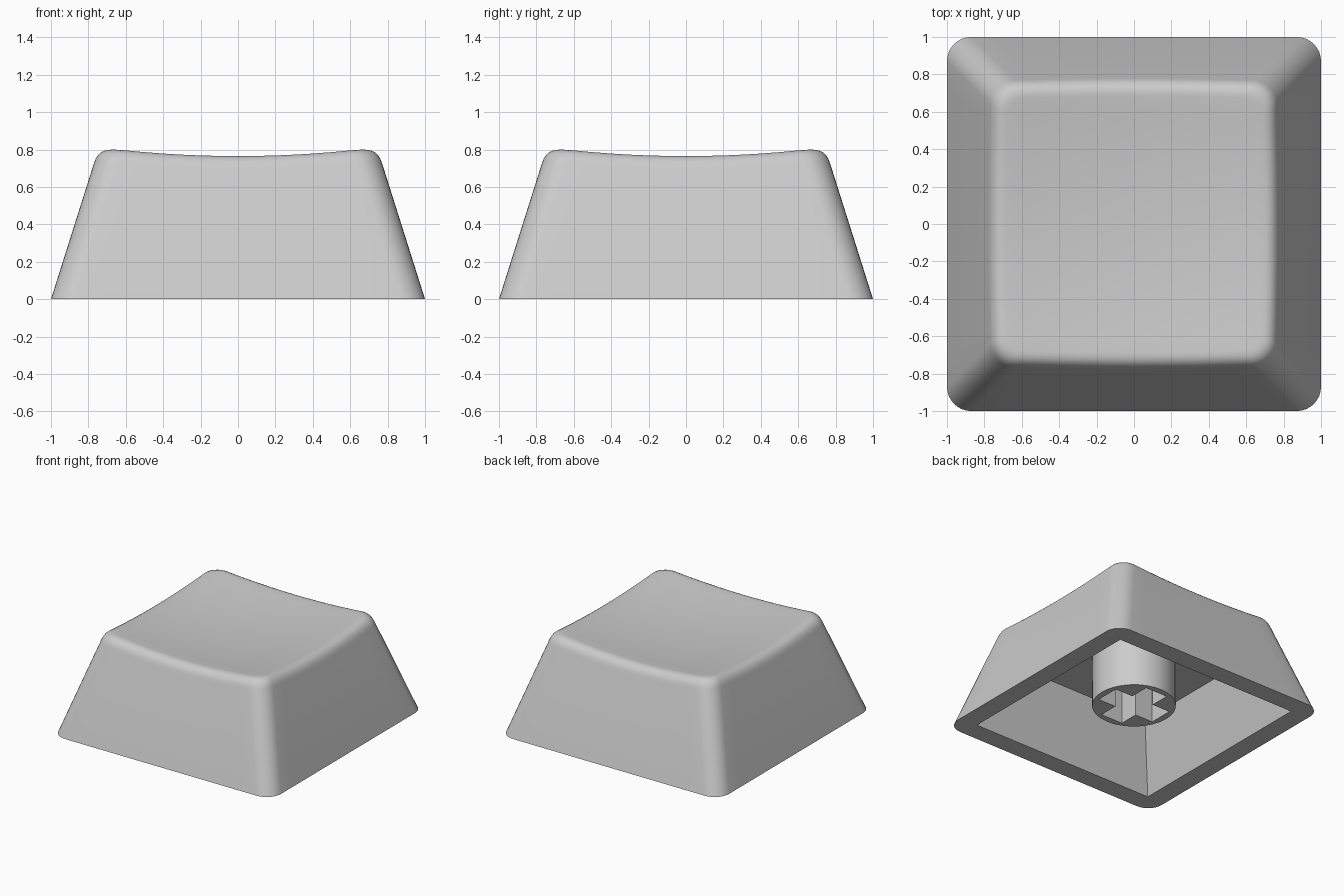
import bpy, bmesh, math

if "Cube" in bpy.data.objects:
    bpy.data.objects.remove(bpy.data.objects["Cube"])

TAPER = 0.316          # how far the sides lean in per unit of height
CORNER_SEG = 8
EDGE_SEG = 12
CEILING = 0.53
STEM_R = 0.316
STEM_END = 0.11

gray = bpy.data.materials.new("light_gray")
gray.diffuse_color = (0.6, 0.6, 0.6, 1)
gray.use_nodes = True
gray.node_tree.nodes["Principled BSDF"].inputs["Base Color"].default_value = gray.diffuse_color


def outline(half, radius):
    """Rounded square as a list of (x, y); the point count never changes."""
    pts = []
    c = half - radius
    for k in range(4):
        quarter = k * math.pi / 2
        cs, sn = round(math.cos(quarter)), round(math.sin(quarter))
        side = [(half, -c + 2 * c * i / EDGE_SEG) for i in range(EDGE_SEG)]
        for i in range(CORNER_SEG):
            a = i / CORNER_SEG * math.pi / 2
            side.append((c + radius * math.cos(a), c + radius * math.sin(a)))
        pts += [(x * cs - y * sn, x * sn + y * cs) for x, y in side]
    return pts


def flat_ring(half, radius, z):
    return [(x, y, z) for x, y in outline(half, radius)]


def dish(x, y):
    return 0.723 + 0.088 * (x * x + y * y)


def skin(bm, rings):
    """Join successive point rings with quads."""
    loops = [[bm.verts.new(p) for p in ring] for ring in rings]
    for a, b in zip(loops, loops[1:]):
        for i in range(len(a)):
            j = (i + 1) % len(a)
            bm.faces.new((a[i], a[j], b[j], b[i]))
    return loops


def finish(bm, name):
    bmesh.ops.remove_doubles(bm, verts=bm.verts[:], dist=1e-4)
    bmesh.ops.recalc_face_normals(bm, faces=bm.faces[:])
    mesh = bpy.data.meshes.new(name)
    bm.to_mesh(mesh)
    bm.free()
    mesh.materials.append(gray)
    obj = bpy.data.objects.new(name, mesh)
    bpy.context.collection.objects.link(obj)
    bpy.ops.object.select_all(action='DESELECT')
    obj.select_set(True)
    bpy.context.view_layer.objects.active = obj
    bpy.ops.object.shade_smooth_by_angle(angle=math.radians(30))


# Rim: where the leaning side meets the dish, softened with a curve
sharp, low, high = [], [], []
count = len(outline(1, 0.13))
for i in range(count):
    z = 0.78
    for _ in range(8):
        x, y = outline(1 - TAPER * z, 0.13)[i]
        z = dish(x, y)
    sharp.append((x, y, z))
    zl = z - 0.075
    low.append((*outline(1 - TAPER * zl, 0.13)[i], zl))
    xi, yi = outline(1 - TAPER * z - 0.07, 0.08)[i]
    high.append((xi, yi, dish(xi, yi)))

rim = []
for s in range(7):
    t = s / 6
    rim.append([tuple((1 - t) ** 2 * a + 2 * t * (1 - t) * b + t * t * c
                      for a, b, c in zip(p, q, r))
                for p, q, r in zip(low, sharp, high)])

# Dished top, shrinking to the centre
top = []
for s in (0.9, 0.75, 0.6, 0.45, 0.3, 0.15, 0):
    top.append([(x * s, y * s, dish(x * s, y * s)) for x, y, _ in high])

# Cap shell: ceiling, inner walls, bottom lip, outer walls, rim and dish
bm = bmesh.new()
inner_top = 0.84 - TAPER * CEILING
skin(bm, [flat_ring(STEM_R, STEM_R, CEILING),
          flat_ring(inner_top, 0, CEILING),
          flat_ring(0.84, 0, 0),
          flat_ring(1, 0.13, 0)] + rim + top)
finish(bm, "cap_shell")

# Stem: round post with a cross-shaped socket
bm = bmesh.new()
skin(bm, [flat_ring(STEM_R, STEM_R, CEILING), flat_ring(STEM_R, STEM_R, STEM_END)])
bmesh.ops.remove_doubles(bm, verts=bm.verts[:], dist=1e-4)
L, W = 0.262, 0.1
cross = []
for k in range(4):
    cs, sn = ((1, 0), (0, 1), (-1, 0), (0, -1))[k]
    cross += [(x * cs - y * sn, x * sn + y * cs) for x, y in ((L, -W), (L, W), (W, W))]
mouth, floor = skin(bm, [[(x, y, z) for x, y in cross] for z in (STEM_END, 0.705)])
bm.faces.new(floor)
end_edges = [e for e in bm.edges if all(abs(v.co.z - STEM_END) < 1e-5 for v in e.verts)]
bmesh.ops.triangle_fill(bm, edges=end_edges, use_beauty=True, normal=(0, 0, -1))
finish(bm, "stem")
